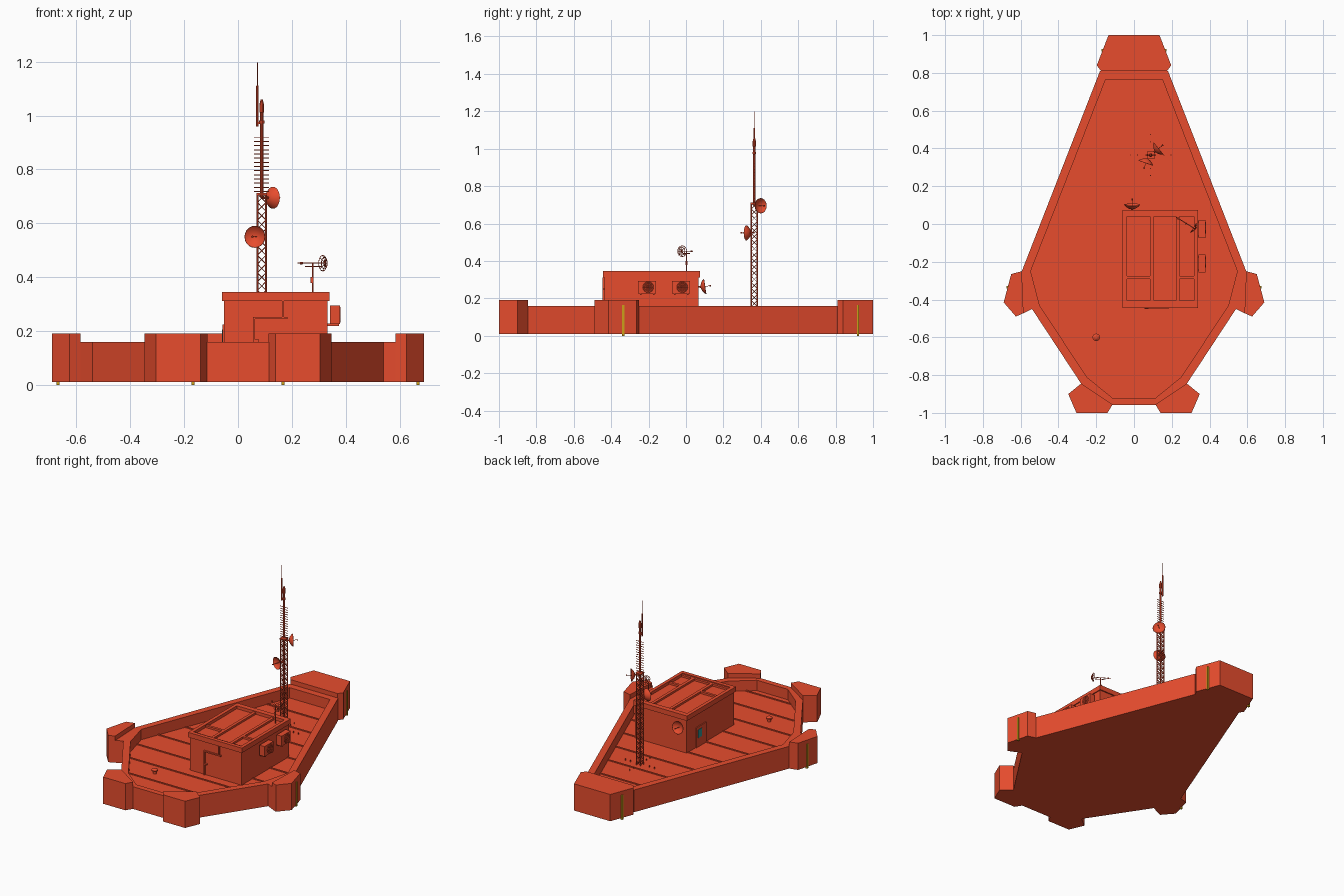
import bpy, bmesh, math
from mathutils import Vector

if "Cube" in bpy.data.objects:
    bpy.data.objects.remove(bpy.data.objects["Cube"])

def mat(name, rgb):
    m = bpy.data.materials.new(name)
    m.diffuse_color = (*rgb, 1)
    m.use_nodes = True
    m.node_tree.nodes["Principled BSDF"].inputs["Base Color"].default_value = m.diffuse_color
    return m

ORANGE = mat("orange", (0.8, 0.073, 0.027))
YELLOW = mat("yellow", (0.6, 0.35, 0.01))
TEAL = mat("teal", (0.03, 0.3, 0.3))

def finish(bm, name, m=ORANGE, smooth=False):
    bmesh.ops.recalc_face_normals(bm, faces=bm.faces)
    me = bpy.data.meshes.new(name)
    bm.to_mesh(me)
    bm.free()
    me.materials.append(m)
    for p in me.polygons:
        p.use_smooth = smooth
    ob = bpy.data.objects.new(name, me)
    bpy.context.collection.objects.link(ob)
    return ob

def add_loops(bm, loops):
    """Stack of same-length loops, skinned and capped."""
    vs = [[bm.verts.new(p) for p in l] for l in loops]
    n = len(vs[0])
    for a, b in zip(vs, vs[1:]):
        for i in range(n):
            bm.faces.new((a[i], a[(i + 1) % n], b[(i + 1) % n], b[i]))
    bm.faces.new(vs[0][::-1])
    bm.faces.new(vs[-1])

def prism(bm, pts, z0, z1):
    add_loops(bm, [[(x, y, z) for x, y in pts] for z in (z0, z1)])

def box(bm, x0, x1, y0, y1, z0, z1):
    prism(bm, [(x0, y0), (x1, y0), (x1, y1), (x0, y1)], z0, z1)

def lathe(bm, origin, axis, prof, seg=12):
    """Revolve (radius, distance) profile about an axis."""
    o, q = Vector(origin), Vector(axis).to_track_quat('Z', 'Y')
    add_loops(bm, [[o + q @ Vector((r * math.cos(2 * math.pi * i / seg), r * math.sin(2 * math.pi * i / seg), h))
                    for i in range(seg)] for r, h in prof])

def rod(bm, a, b, r, seg=6):
    d = Vector(b) - Vector(a)
    lathe(bm, a, d, [(r, 0), (r, d.length)], seg)

def mirror(half):
    return half + [(-x, y) for x, y in reversed(half)]

def ring(bm, c, axis, R, r, seg=16):
    q = Vector(axis).to_track_quat('Z', 'Y')
    pts = [Vector(c) + q @ Vector((R * math.cos(2 * math.pi * i / seg), R * math.sin(2 * math.pi * i / seg), 0)) for i in range(seg)]
    for i in range(seg):
        rod(bm, pts[i], pts[(i + 1) % seg], r, 4)

DECK = 0.09

# Hull with recessed deck
outer = [(0.12, -0.957), (0.28, -0.845), (0.54, -0.45), (0.594, -0.25), (0.18, 0.81)]
inner = [(0.115, -0.92), (0.25, -0.81), (0.50, -0.43), (0.547, -0.25), (0.15, 0.765)]
bm = bmesh.new()
add_loops(bm, [[(x, y, z) for x, y in mirror(h)] for h, z in
               ((outer, 0.01), (outer, 0.16), (inner, 0.16), (inner, DECK))])
finish(bm, "hull")

# Transverse deck strips
def half_width(y):
    for (xa, ya), (xb, yb) in zip(inner, inner[1:]):
        if ya <= y <= yb:
            return xa + (xb - xa) * (y - ya) / (yb - ya)
bm = bmesh.new()
for i in range(9):
    y = -0.877 + 0.186 * i
    w = half_width(y)
    box(bm, -w, w, y - 0.005, y + 0.005, DECK - 0.01, DECK + 0.005)
finish(bm, "deck_strips")

# Raised corner bumpers
bm = bmesh.new()
prism(bm, mirror([(0.175, 0.81), (0.197, 0.84), (0.135, 1.0)]), 0.01, 0.19)
for s in (1, -1):
    prism(bm, [(s * x, y) for x, y in [(0.594, -0.25), (0.65, -0.265), (0.69, -0.415), (0.625, -0.49), (0.585, -0.472)]], 0.01, 0.19)
    prism(bm, [(s * x, y) for x, y in [(0.594, -0.25), (0.585, -0.472), (0.54, -0.45)]], 0.01, 0.16)
    prism(bm, [(s * x, y) for x, y in [(0.28, -0.845), (0.348, -0.9), (0.305, -1.0), (0.14, -1.0), (0.113, -0.955)]], 0.01, 0.19)
finish(bm, "bumpers")

# Yellow draught marks
bm = bmesh.new()
for s in (1, -1):
    for x, y in ((0.167, 0.92), (0.668, -0.335)):
        box(bm, s * x - 0.006, s * x + 0.006, y - 0.006, y + 0.006, 0, 0.165)
finish(bm, "draught_marks", YELLOW)

# Deck hut and roof with rim and ribs
bm = bmesh.new()
box(bm, -0.052, 0.333, -0.437, 0.067, DECK, 0.315)
finish(bm, "hut_walls")
bm = bmesh.new()
def rect(x0, x1, y0, y1, z):
    return [(x0, y0, z), (x1, y0, z), (x1, y1, z), (x0, y1, z)]
o, n = (-0.06, 0.34, -0.445, 0.075), (-0.037, 0.318, -0.42, 0.04)
add_loops(bm, [rect(*o, 0.312), rect(*o, 0.345), rect(*n, 0.345), rect(*n, 0.325)])
finish(bm, "hut_roof")
bm = bmesh.new()
for x in (0.095, 0.232):
    box(bm, x - 0.01, x + 0.01, n[2], n[3], 0.32, 0.338)
for a, b in ((n[0], 0.085), (0.242, n[1])):
    box(bm, a, b, -0.292, -0.275, 0.32, 0.338)
box(bm, n[0], n[1], -0.42, -0.405, 0.32, 0.338)
finish(bm, "roof_ribs")

# Conduit on the front wall
bm = bmesh.new()
box(bm, 0.163, 0.171, -0.447, -0.435, 0.248, 0.312)
box(bm, 0.056, 0.184, -0.447, -0.435, 0.245, 0.253)
box(bm, 0.056, 0.064, -0.447, -0.435, DECK, 0.253)
box(bm, 0.056, 0.078, -0.449, -0.435, 0.16, 0.168)
finish(bm, "wall_conduit")

# Side door with window
bm = bmesh.new()
box(bm, -0.058, -0.05, -0.135, -0.03, DECK, 0.225)
finish(bm, "door")
bm = bmesh.new()
box(bm, -0.06, -0.05, -0.085, -0.045, 0.15, 0.205)
finish(bm, "door_window", TEAL)

# Cooling units on the right wall
bm = bmesh.new()
for y in (-0.257, -0.075):
    box(bm, 0.341, 0.378, y, y + 0.096, 0.226, 0.294)
    for k in (0.01, 0.08):
        box(bm, 0.33, 0.375, y + k, y + k + 0.008, 0.218, 0.228)
    c = (0.38, y + 0.055, 0.26)
    for R in (0.012, 0.02, 0.028):
        ring(bm, c, (1, 0, 0), R, 0.0015)
    for k in range(4):
        a = k * math.pi / 4
        d = Vector((0, math.cos(a), math.sin(a))) * 0.028
        rod(bm, Vector(c) - d, Vector(c) + d, 0.0012, 4)
finish(bm, "cooling_units")

# Dishes: two on the mast, one on the rear wall
def dish(name, c, axis, r, back):
    bm = bmesh.new()
    ax = Vector(axis).normalized()
    lathe(bm, c, ax, [(0.006, -0.014), (r * 0.5, -0.009), (r * 0.85, 0.002), (r, 0.01),
                      (r * 0.97, 0.011), (r * 0.8, 0.004), (r * 0.45, -0.005), (0.004, -0.008)], 20)
    f = Vector(c) + ax * 0.038
    rod(bm, Vector(c) - ax * 0.008, f, 0.0015)
    lathe(bm, f, ax, [(0.004, -0.004), (0.004, 0.004)], 8)
    rod(bm, Vector(c) - ax * 0.01, back, 0.005)
    ob = finish(bm, name, smooth=True)
    bpy.context.view_layer.objects.active = ob
    bpy.ops.object.select_all(action='DESELECT')
    ob.select_set(True)
    bpy.ops.object.shade_smooth_by_angle()

MX, MY = 0.088, 0.365
dish("mast_dish_low", (0.066, 0.332, 0.55), (-0.35, -1, 0), 0.041, (MX, MY, 0.55))
dish("mast_dish_high", (0.122, 0.393, 0.695), (0.75, 0.6, 0), 0.041, (MX, MY, 0.695))
dish("wall_dish", (-0.01, 0.092, 0.262), (0, 1, 0.15), 0.042, (-0.01, 0.06, 0.262))

# Lattice mast
bm = bmesh.new()
h = 0.016
corners = [(MX + a * h, MY + b * h) for a, b in ((-1, -1), (1, -1), (1, 1), (-1, 1))]
N, z0, z1 = 19, DECK, 0.71
dz = (z1 - z0) / N
for i in range(4):
    a, b = corners[i], corners[(i + 1) % 4]
    rod(bm, (*a, z0), (*a, z1), 0.0035)
    for k in range(N):
        z = z0 + k * dz
        rod(bm, (*a, z), (*b, z + dz), 0.0017, 4)
        rod(bm, (*b, z), (*a, z + dz), 0.0017, 4)
box(bm, MX - 0.02, MX + 0.02, MY - 0.02, MY + 0.02, 0.705, 0.712)
finish(bm, "lattice_mast")

# Upper pole, cross rods and whip
bm = bmesh.new()
lathe(bm, (MX, MY, 0.70), (0, 0, 1), [(0.006, 0), (0.006, 0.27), (0.01, 0.271), (0.01, 0.282), (0.006, 0.283),
                                     (0.006, 0.31), (0.009, 0.312), (0.009, 0.34), (0.004, 0.36)], 10)
box(bm, 0.068, MX, MY - 0.004, MY + 0.004, 0.968, 0.976)
finish(bm, "upper_pole")
bm = bmesh.new()
for i in range(14):
    z = 0.718 + i * 0.0155
    rod(bm, (0.06, MY, z), (0.116, MY, z), 0.002)
finish(bm, "cross_rods")
bm = bmesh.new()
lathe(bm, (0.072, MY, 0.96), (0, 0, 1), [(0.005, 0), (0.005, 0.05), (0.0045, 0.15), (0.0018, 0.152), (0.0015, 0.238)], 8)
finish(bm, "whip_aerial")

# Deck pins around the mast foot
bm = bmesh.new()
for x, y in ((1, 0), (-1, 0), (0, 1), (0, -1)):
    for r in (0.07, 0.108):
        p = (MX + x * r, MY + y * r)
        rod(bm, (*p, DECK), (*p, DECK + 0.012), 0.003)
finish(bm, "deck_pins")

# Roof pole with box and grid aerial
bm = bmesh.new()
px, py = 0.278, 0.003
rod(bm, (px, py, 0.325), (px, py, 0.45), 0.003)
box(bm, px - 0.009, px - 0.001, py - 0.006, py + 0.006, 0.378, 0.4)
A, B = Vector((0.222, 0.037, 0.452)), Vector((0.325, -0.027, 0.452))
ax = (B - A).normalized()
rod(bm, A, B, 0.002)
rod(bm, (0.25, 0.02, 0.44), (0.31, -0.017, 0.44), 0.002)
lathe(bm, A + ax * 0.012, ax, [(0.005, 0), (0.005, 0.008)], 8)
side = Vector((-ax.y, ax.x, 0))
for R, t in ((0.012, 0.0), (0.021, -0.005), (0.029, -0.012)):
    ring(bm, B + ax * t, ax, R, 0.0016)
for k in range(4):
    a = k * math.pi / 4
    d = (side * math.cos(a) + Vector((0, 0, math.sin(a)))) * 0.029
    for s in (1, -1):
        rod(bm, B, B - ax * 0.012 + s * d, 0.0014, 4)
finish(bm, "roof_aerial")

# Deck vent
bm = bmesh.new()
lathe(bm, (-0.2, -0.6, DECK), (0, 0, 1), [(0.011, 0), (0.011, 0.016), (0.02, 0.018), (0.02, 0.026), (0.008, 0.034)], 12)
finish(bm, "deck_vent")
